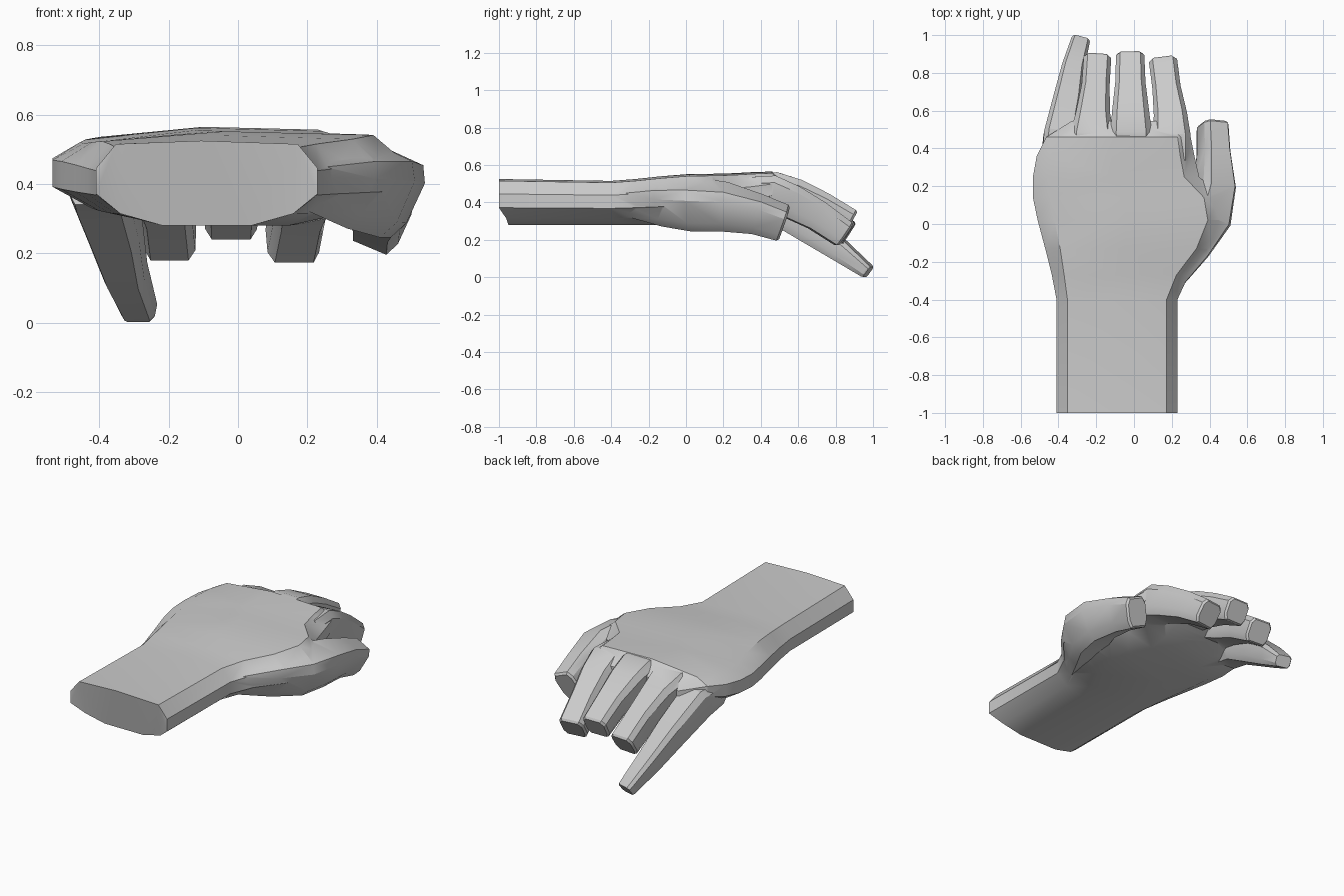
import bpy, bmesh
from math import cos, sin
from mathutils import Vector

# half profiles (right side, top to bottom), mirrored to closed outlines
PALM = [(0.82, 0.92), (1, 0.35), (1, -0.25), (0.78, -0.72), (0.4, -1)]
FINGER = [(0.72, 1), (1, 0.6), (1, -0.5), (0.75, -1)]


def outline(half):
    return half + [(-u, v) for u, v in reversed(half)]


def loft(name, rings):
    bm = bmesh.new()
    loops = [[bm.verts.new(p) for p in ring] for ring in rings]
    for a, b in zip(loops, loops[1:]):
        for i in range(len(a)):
            j = (i + 1) % len(a)
            bm.faces.new((a[i], a[j], b[j], b[i]))
    bm.faces.new(loops[0])
    bm.faces.new(loops[-1])
    bmesh.ops.triangulate(bm, faces=bm.faces[:])
    bmesh.ops.recalc_face_normals(bm, faces=bm.faces[:])
    mesh = bpy.data.meshes.new(name)
    bm.to_mesh(mesh)
    bm.free()
    ob = bpy.data.objects.new(name, mesh)
    bpy.context.collection.objects.link(ob)
    return ob


def finger(name, path, roll=0):
    """Loft an octagon along (x, y, z, half width, half height) stations."""
    pts = [Vector(p[:3]) for p in path]
    rings = []
    for i, p in enumerate(path):
        t = (pts[min(i + 1, len(pts) - 1)] - pts[max(i - 1, 0)]).normalized()
        side = Vector((t.y, -t.x, 0)).normalized()
        right = side * cos(roll) - side.cross(t) * sin(roll)
        up = right.cross(t)
        rings.append([pts[i] + right * u * p[3] + up * v * p[4] for u, v in outline(FINGER)])
    # slightly narrowed tip
    c = pts[-1] + t * 0.012
    rings.append([c + (q - pts[-1]) * 0.88 for q in rings[-1]])
    return loft(name, rings)


# wrist and palm: y, left x, right x, bottom z, top z, lowering of left top edge
sections = [
    (-0.99, -0.41, 0.23, 0.28, 0.525, 0), (-0.4, -0.41, 0.23, 0.28, 0.515, 0),
    (-0.27, -0.435, 0.29, 0.28, 0.525, 0), (-0.13, -0.47, 0.41, 0.28, 0.54, 0.05),
    (0.02, -0.51, 0.48, 0.285, 0.552, 0.15), (0.14, -0.535, 0.46, 0.295, 0.553, 0.2),
    (0.25, -0.535, 0.345, 0.305, 0.556, 0.2), (0.36, -0.515, 0.32, 0.325, 0.562, 0.2),
    (0.46, -0.465, 0.30, 0.36, 0.565, 0.2), (0.545, -0.33, 0.26, 0.40, 0.50, 0.1)]
rings = []
for k, (y, x0, x1, z0, z1, drop) in enumerate(sections):
    ring = []
    for u, v in outline(PALM) + [(-0.05, 1)]:
        dy = 0.04 * -v if k == 0 and v < -0.3 else -0.01 if k == 0 else 0
        if u < -0.5 and v > 0.5:
            v -= drop
        ring.append(Vector(((x0 + x1) / 2 + u * (x1 - x0) / 2, y + dy,
                            (z0 + z1) / 2 + v * (z1 - z0) / 2)))
    rings.append(ring)
hand = loft("hand", rings)

# thumb and fingers: x, y, z, half width, half height
digits = {
    "thumb": [(0.20, -0.30, 0.40, 0.05, 0.07), (0.30, -0.12, 0.395, 0.09, 0.105),
              (0.385, 0.04, 0.39, 0.115, 0.12), (0.425, 0.2, 0.378, 0.095, 0.115),
              (0.42, 0.38, 0.338, 0.073, 0.097), (0.415, 0.515, 0.292, 0.07, 0.088)],
    "index_finger": [(0.20, 0.34, 0.445, 0.10, 0.09), (0.20, 0.46, 0.45, 0.1, 0.095),
                     (0.195, 0.56, 0.405, 0.088, 0.09),
                     (0.175, 0.70, 0.33, 0.075, 0.08), (0.157, 0.84, 0.233, 0.075, 0.073)],
    "middle_finger": [(-0.02, 0.36, 0.46, 0.1, 0.09), (-0.015, 0.48, 0.47, 0.11, 0.092),
                      (-0.018, 0.59, 0.44, 0.097, 0.085),
                      (-0.019, 0.73, 0.38, 0.08, 0.075), (-0.02, 0.875, 0.3, 0.075, 0.068)],
    "ring_finger": [(-0.22, 0.34, 0.45, 0.1, 0.09), (-0.222, 0.47, 0.45, 0.115, 0.092),
                    (-0.218, 0.57, 0.41, 0.09, 0.088),
                    (-0.205, 0.71, 0.335, 0.074, 0.075), (-0.195, 0.86, 0.238, 0.073, 0.07)],
    "little_finger": [(-0.41, 0.32, 0.415, 0.08, 0.075), (-0.395, 0.46, 0.395, 0.085, 0.09),
                      (-0.355, 0.65, 0.265, 0.075, 0.075), (-0.325, 0.82, 0.145, 0.06, 0.058),
                      (-0.285, 0.965, 0.035, 0.05, 0.037)],
}

# weld every digit onto the palm
bpy.context.view_layer.objects.active = hand
for name, path in digits.items():
    part = finger(name, path, roll=0.42 if name == "thumb" else 0)
    mod = hand.modifiers.new(name, 'BOOLEAN')
    mod.operation = 'UNION'
    mod.solver = 'EXACT'
    mod.object = part
    bpy.ops.object.modifier_apply(modifier=mod.name)
    bpy.data.objects.remove(part)

hand.select_set(True)
bpy.ops.object.shade_smooth_by_angle(angle=0.5)
